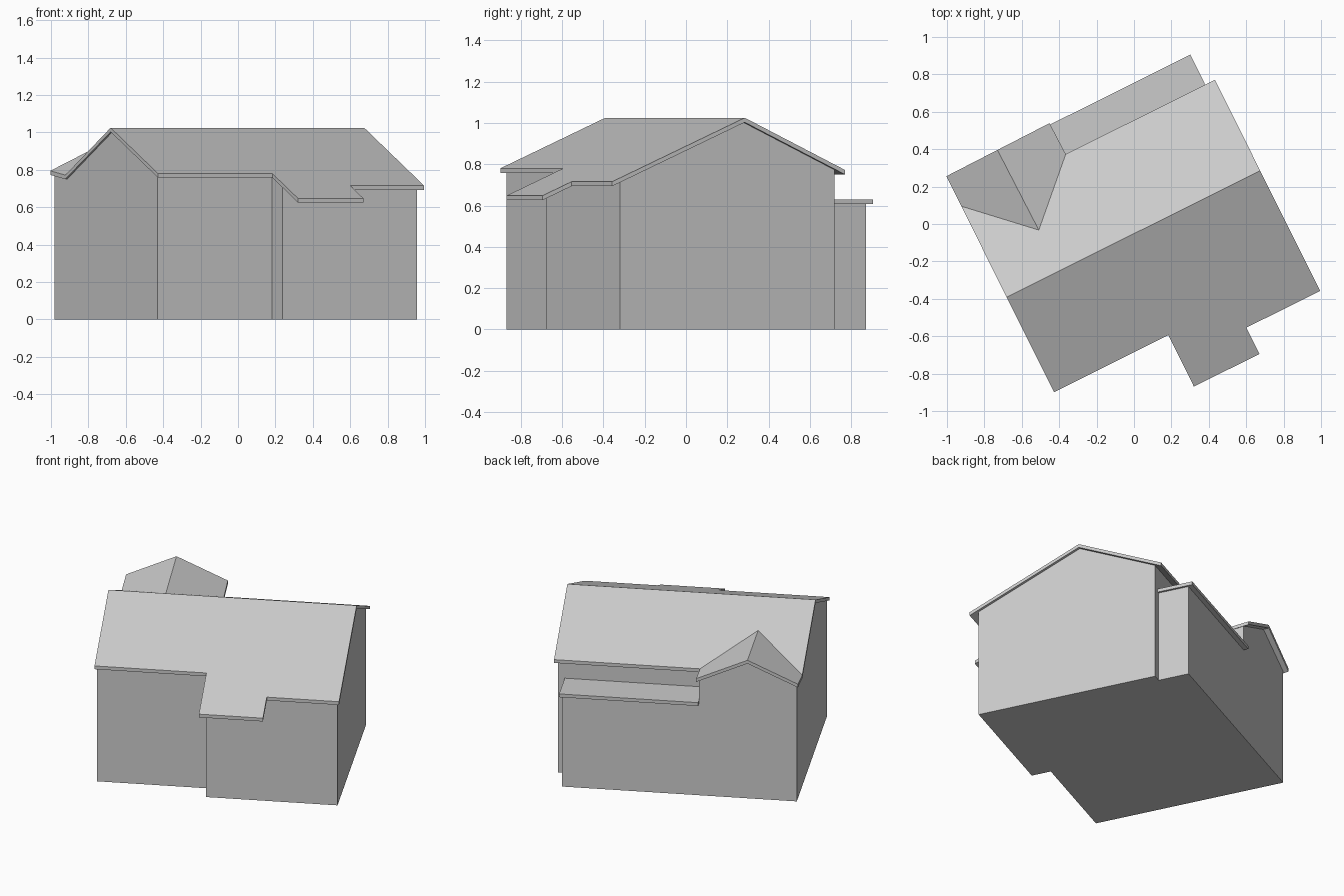
import bpy, bmesh, math

if "Cube" in bpy.data.objects:
    bpy.data.objects.remove(bpy.data.objects["Cube"])

ANGLE = math.atan2(0.446, 0.895)   # the house sits turned on its plot
T = 0.022                          # roof thickness
RIDGE_V, RIDGE_Z = -0.046, 1.025

grey = bpy.data.materials.new("plain_grey")
grey.diffuse_color = (0.6, 0.6, 0.6, 1)
grey.use_nodes = True
grey.node_tree.nodes["Principled BSDF"].inputs["Base Color"].default_value = grey.diffuse_color


def main_z(v):
    """Height of the main roof surface across the house."""
    return RIDGE_Z - (0.431 if v < RIDGE_V else 0.466) * abs(v - RIDGE_V)


def finish(bm, name):
    bmesh.ops.remove_doubles(bm, verts=bm.verts, dist=0.0005)
    bmesh.ops.recalc_face_normals(bm, faces=bm.faces)
    me = bpy.data.meshes.new(name)
    bm.to_mesh(me)
    bm.free()
    me.materials.append(grey)
    ob = bpy.data.objects.new(name, me)
    ob.rotation_euler.z = ANGLE
    bpy.context.collection.objects.link(ob)


def slab(name, polys):
    """Joined roof planes, thickened straight down."""
    bm = bmesh.new()
    for poly in polys:
        bm.faces.new([bm.verts.new(p) for p in poly])
    bmesh.ops.remove_doubles(bm, verts=bm.verts, dist=0.0005)
    r = bmesh.ops.extrude_face_region(bm, geom=bm.faces[:], use_keep_orig=True)
    new = [g for g in r["geom"] if isinstance(g, bmesh.types.BMVert)]
    bmesh.ops.translate(bm, verts=new, vec=(0, 0, -T))
    finish(bm, name)


def walls(bm, path):
    """Upright wall faces along a path of (u, v, top height)."""
    for a, b in zip(path, path[1:]):
        pts = [(a[0], a[1], 0), (b[0], b[1], 0), b, a]
        bm.faces.new([bm.verts.new(p) for p in pts])


def on_roof(pts):
    return [(u, v, main_z(v)) for u, v in pts]


# Main roof with stepped front eave, and cross gable at the back
L, R, EAVE = -0.784, 0.731, 0.497
front = on_roof([(L, RIDGE_V), (L, -0.614), (-0.101, -0.614), (-0.101, -0.921),
                 (0.29, -0.921), (0.29, -0.764), (R, -0.764), (R, RIDGE_V)])
back = on_roof([(L, RIDGE_V), (R, RIDGE_V), (R, EAVE), (-0.16, EAVE),
                (-0.47, 0.198), (L, EAVE)])
valley_r, valley_top, valley_l = back[3:]
peak = (-0.477, 0.68, 0.935)
gable_left = [valley_l, valley_top, peak, (L, 0.676, 0.795)]
gable_right = [valley_top, valley_r, (-0.164, 0.684, 0.793), peak]
slab("main_roof", [front, back, gable_left, gable_right])

# Flat roof over the back extension
slab("extension_roof", [[(-0.175, 0.449, 0.63), (0.673, 0.449, 0.63),
                         (0.673, 0.676, 0.63), (-0.175, 0.676, 0.63)]])


# Main walls, rising to the underside of the roof
def under(u, v):
    return (u, v, main_z(v) - T)


WL, WR, WF, WB = -0.773, 0.714, -0.712, 0.449
bm = bmesh.new()
walls(bm, [(-0.175, 0.646, 0.775), (-0.477, 0.646, 0.91), (WL, 0.646, 0.775),
           (WL, EAVE, main_z(EAVE) - T), under(WL, RIDGE_V), under(WL, -0.587),
           under(-0.09, -0.587), under(-0.09, WF), under(WR, WF),
           under(WR, RIDGE_V), under(WR, WB), under(-0.175, WB),
           (-0.175, 0.646, 0.775)])
foot = [(WL, 0.646), (WL, -0.587), (-0.09, -0.587), (-0.09, WF), (WR, WF),
        (WR, WB), (-0.175, WB), (-0.175, 0.646)]
bm.faces.new([bm.verts.new((u, v, 0)) for u, v in foot])
finish(bm, "house_walls")

# Back extension walls and floor
bm = bmesh.new()
top = 0.63 - T
walls(bm, [(0.66, WB, top), (0.66, 0.646, top), (-0.175, 0.646, top)])
bm.faces.new([bm.verts.new((u, v, 0)) for u, v in
              [(0.66, WB), (0.66, 0.646), (-0.175, 0.646), (-0.175, WB)]])
# faces are an open shell, so the house wall closes the remaining side
finish(bm, "extension_walls")
